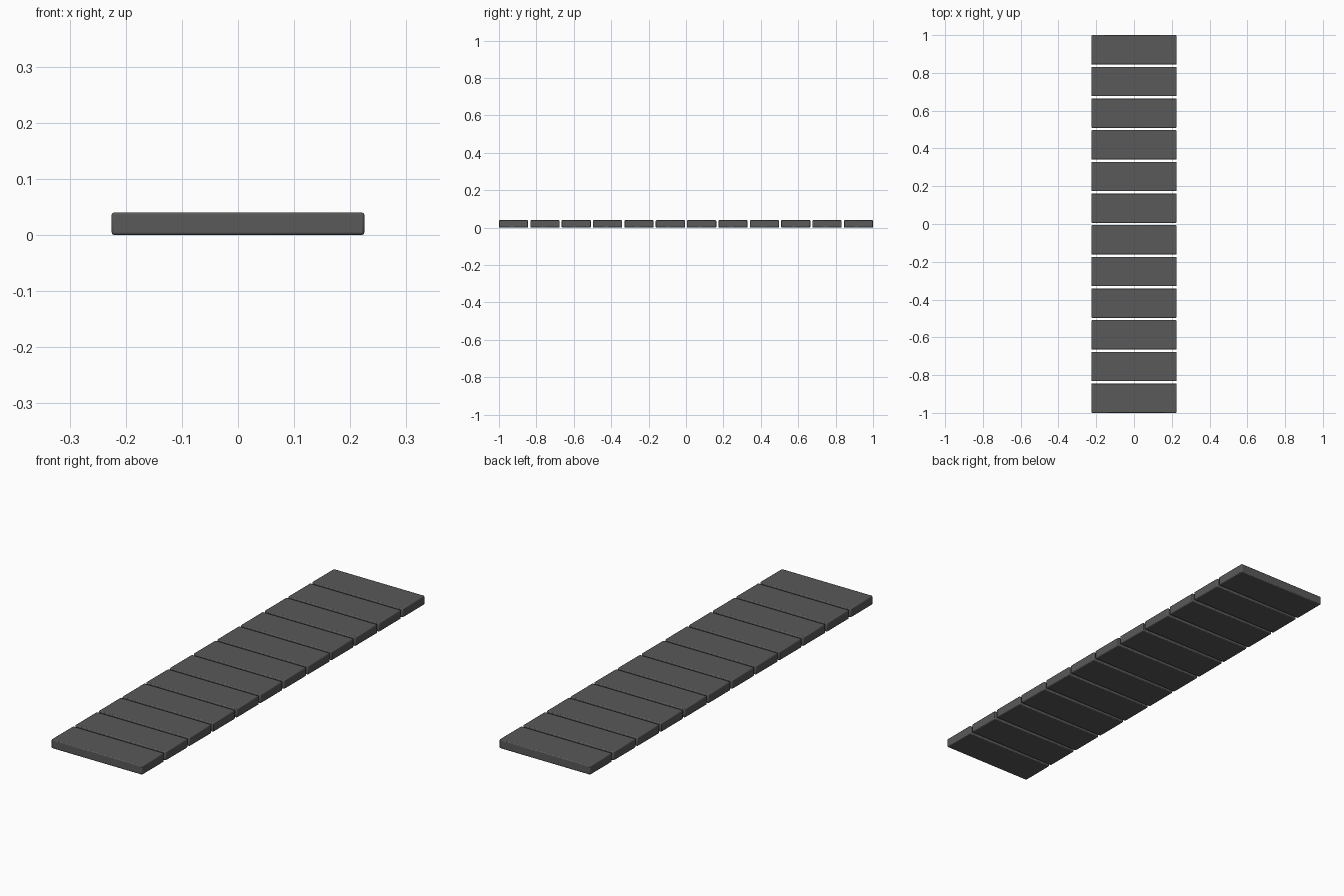
import bpy

if "Cube" in bpy.data.objects:
    bpy.data.objects.remove(bpy.data.objects["Cube"])

COUNT = 12
WIDTH, DEPTH, HEIGHT = 0.45, 0.156, 0.04
PITCH = (2.0 - DEPTH) / (COUNT - 1)

# Dark grey surface
dark = bpy.data.materials.new("dark_grey")
dark.diffuse_color = (0.1, 0.1, 0.1, 1)
dark.use_nodes = True
dark.node_tree.nodes["Principled BSDF"].inputs["Base Color"].default_value = dark.diffuse_color


def slab(index):
    """One plank with slightly eased edges."""
    y = -1.0 + DEPTH / 2 + index * PITCH
    bpy.ops.mesh.primitive_cube_add(size=1, location=(0, y, HEIGHT / 2))
    ob = bpy.context.object
    ob.name = f"slab_{index + 1:02d}"
    ob.scale = (WIDTH, DEPTH, HEIGHT)
    bpy.ops.object.transform_apply(location=False, rotation=False, scale=True)
    ob.data.materials.append(dark)
    bevel = ob.modifiers.new("eased_edges", "BEVEL")
    bevel.width = 0.004
    bevel.segments = 2
    bpy.ops.object.shade_smooth_by_angle()


# Row of separate slabs along y
for i in range(COUNT):
    slab(i)
